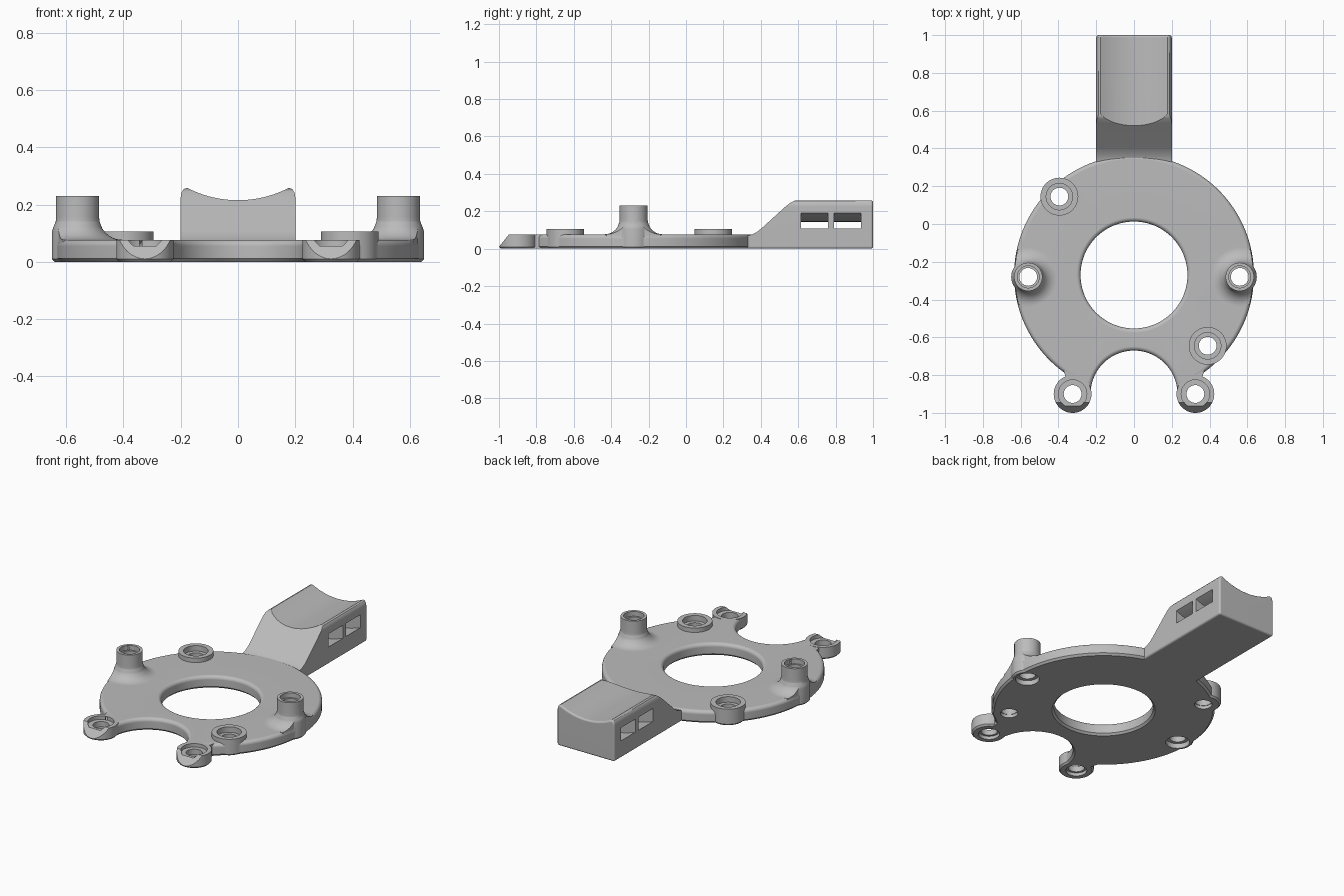
import bpy, bmesh, math
from mathutils import Vector

cube = bpy.data.objects.get("Cube")
if cube:
    bpy.data.objects.remove(cube, do_unlink=True)

grey = bpy.data.materials.new("matte_grey")
grey.use_nodes = True
GREY = (0.5, 0.5, 0.5, 1)
grey.diffuse_color = GREY
grey.node_tree.nodes["Principled BSDF"].inputs["Base Color"].default_value = GREY

T = 0.077            # plate thickness
CY = -0.27           # plate centre in y


def make(name, bm):
    bmesh.ops.recalc_face_normals(bm, faces=bm.faces)
    me = bpy.data.meshes.new(name)
    bm.to_mesh(me)
    bm.free()
    me.materials.append(grey)
    ob = bpy.data.objects.new(name, me)
    bpy.context.collection.objects.link(ob)
    return ob


def lathe(name, profile, x, y, steps=72):
    """Revolve a closed (radius, z) outline about a vertical axis."""
    bm = bmesh.new()
    vs = [bm.verts.new((r, 0, z)) for r, z in profile]
    for i, v in enumerate(vs):
        w = vs[(i + 1) % len(vs)]
        if v.co.x + w.co.x > 0:
            bm.edges.new((v, w))
    bmesh.ops.spin(bm, geom=bm.verts[:] + bm.edges[:], axis=(0, 0, 1), cent=(0, 0, 0),
                   dvec=(0, 0, 0), angle=math.tau, steps=steps)
    bmesh.ops.remove_doubles(bm, verts=bm.verts, dist=1e-5)
    bmesh.ops.translate(bm, verts=bm.verts, vec=(x, y, 0))
    return make(name, bm)


def prism(name, points, offset):
    """Extrude a planar outline of 3D points along an offset."""
    bm = bmesh.new()
    face = bm.faces.new([bm.verts.new(p) for p in points])
    new = bmesh.ops.extrude_face_region(bm, geom=[face])["geom"]
    bmesh.ops.translate(bm, verts=[g for g in new if isinstance(g, bmesh.types.BMVert)],
                        vec=Vector(offset))
    return make(name, bm)


def bake(ob):
    """Apply the modifiers of an object."""
    deps = bpy.context.evaluated_depsgraph_get()
    me = bpy.data.meshes.new_from_object(ob.evaluated_get(deps))
    ob.modifiers.clear()
    ob.data = me


def combine(ob, other, operation):
    mod = ob.modifiers.new("combine", "BOOLEAN")
    mod.operation, mod.solver, mod.object = operation, "EXACT", other
    bake(ob)
    bpy.data.objects.remove(other, do_unlink=True)


def arc(cx, cz, r, a0, a1, n):
    """Points on an arc, angles in degrees."""
    angles = [math.radians(a0 + (a1 - a0) * i / n) for i in range(n + 1)]
    return [(cx + r * math.cos(a), cz + r * math.sin(a)) for a in angles]


def post(r, z, c=0.01):
    """Outline of a solid cylinder with a bottom chamfer."""
    return [(0, 0), (r - c, 0), (r, c), (r, z), (0, z)]


def bore(top_r, floor, through, low_r, ceiling):
    """Outline of a hole that is wider at the top and at the bottom."""
    return [(0, -0.1), (low_r, -0.1), (low_r, ceiling), (through, ceiling),
            (through, floor), (top_r, floor), (top_r, 0.5), (0, 0.5)]


# Round plate with a big central opening and rounded upper edges
R, H, F = 0.635, 0.283, 0.022
ring = [(H + 0.012, 0), (R - 0.012, 0), (R, 0.012)]
ring += arc(R - F, T - F, F, 0, 90, 5) + arc(H + F, T - F, F, 90, 180, 5) + [(H, 0.012)]
body = lathe("mounting_plate", ring, 0, CY, 128)

# Necks towards the two front feet
for s in (-1, 1):
    pts = [(s * x, y, 0) for x, y in
           ((0.2, -0.66), (0.42, -0.66), (0.375, -0.76), (0.36, -0.82), (0.36, -0.9), (0.2, -0.9))]
    combine(body, prism("neck", pts, (0, 0, T - 0.002)), "UNION")

# Curved front bay, flared where its edges are rounded
C = 0.23
bay = [(0, -0.1), (C + 0.012, -0.1), (C + 0.012, 0), (C, 0.012)]
bay += arc(C + F, T - F, F, 180, 90, 5) + [(C + F, 0.3), (0, 0.3)]
combine(body, lathe("bay_cutter", bay, 0, -0.9), "DIFFERENCE")

# Arm: saddle-shaped section pushed back along y
SZ, SR = 0.601, 0.386
lip = [(0.178, 0.258), (0.189, 0.254), (0.197, 0.243), (0.2, 0.225)]
half = math.degrees(math.asin(0.165 / SR))
section = [(-x, z) for x, z in reversed(lip)] + arc(0, SZ, SR, 270 - half, 270 + half, 20)
section += lip + [(0.2, 0), (-0.2, 0)]
arm = prism("arm", [(x, 0.15, z) for x, z in section], (0, 0.85, 0))
bevel = arm.modifiers.new("soft_edges", "BEVEL")
bevel.width, bevel.segments, bevel.angle_limit = 0.012, 3, math.radians(60)
bake(arm)

# Sloping front of the arm
air = [(0, 0.06), (0.32, 0.066), (0.355, 0.077), (0.38, 0.09), (0.405, 0.11), (0.535, 0.228),
       (0.56, 0.247), (0.585, 0.258), (0.62, 0.266), (0.62, 0.5), (0, 0.5)]
combine(arm, prism("slope_cutter", [(-0.3, y, z) for y, z in air], (0.6, 0, 0)), "DIFFERENCE")

# Two curved strap slots through the arm
slot = arc(0, SZ, 0.457, 240, 300, 24) + arc(0, SZ, 0.532, 300, 240, 24)
for y in (0.615, 0.79):
    combine(arm, prism("slot_cutter", [(x, y, z) for x, z in slot], (0, 0.145, 0)), "DIFFERENCE")
combine(body, arm, "UNION")

# Tall side posts with a fillet that stays within the plate
fillet = [(0, 0.03), (0.155, 0.03)] + arc(0.155, T + 0.08, 0.08, 270, 180, 8) + [(0, T + 0.08)]
shaft = [(0, 0), (0.08, 0), (0.09, 0.01), (0.09, 0.105), (0.084, 0.122),
         (0.075, 0.145), (0.075, 0.23), (0, 0.23)]
tall = [(s * 0.56, -0.28) for s in (-1, 1)]
for x, y in tall:
    flare = lathe("post_fillet", fillet, x, y)
    combine(flare, lathe("plate_limit", post(0.631, 0.4), 0, CY, 128), "INTERSECT")
    combine(body, flare, "UNION")
    combine(body, lathe("tall_post", shaft, x, y), "UNION")

# Low round bosses and front feet
low = [(-0.395, 0.145), (0.39, -0.645)]
feet = [(s * 0.325, -0.9) for s in (-1, 1)]
for x, y in low:
    combine(body, lathe("low_boss", post(0.1, 0.105), x, y), "UNION")
for x, y in feet:
    combine(body, lathe("foot", post(0.1, T), x, y), "UNION")

# Stepped screw holes
for places, outline in ((tall, bore(0.058, 0.2, 0.047, 0.068, 0.03)),
                        (low, bore(0.07, 0.07, 0.047, 0.05, 0.02)),
                        (feet, bore(0.075, 0.055, 0.047, 0.06, 0.02))):
    for x, y in places:
        combine(body, lathe("hole_cutter", outline, x, y, 48), "DIFFERENCE")

# Sloped tips of the feet
tip = [(-1.1, -0.113), (-0.9, 0.134), (-1.1, 0.134)]
combine(body, prism("tip_cutter", [(-0.6, y, z) for y, z in tip], (1.2, 0, 0)), "DIFFERENCE")

# Smooth shading with crisp edges
body.data.materials.clear()
body.data.materials.append(grey)
for p in body.data.polygons:
    p.material_index = 0
bpy.ops.object.select_all(action="DESELECT")
body.select_set(True)
bpy.context.view_layer.objects.active = body
bpy.ops.object.shade_smooth_by_angle(angle=math.radians(32))
weighted = body.modifiers.new("even_normals", "WEIGHTED_NORMAL")
weighted.keep_sharp = True
